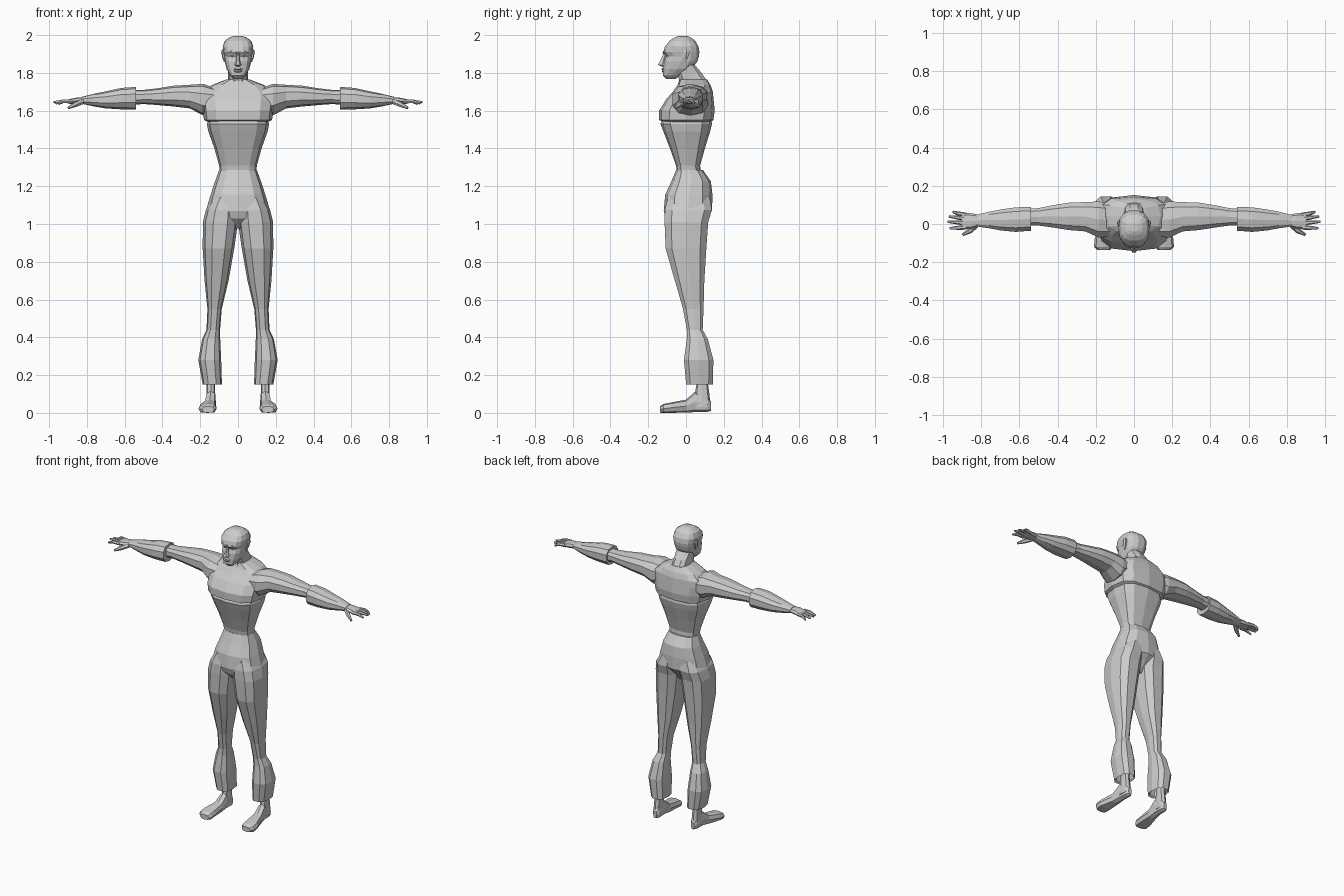
import bpy, bmesh, math
from mathutils import Vector

grey = bpy.data.materials.new("plain grey")
grey.diffuse_color = (0.6, 0.6, 0.6, 1)


def skin(name, rings, mirror=False):
    """Bridge a list of equal point rings into a closed flat-shaded body."""
    bm = bmesh.new()
    rows = [[bm.verts.new(p) for p in ring] for ring in rings]
    n = len(rows[0])
    for a, b in zip(rows, rows[1:]):
        for i in range(n):
            j = (i + 1) % n
            bm.faces.new((a[i], a[j], b[j], b[i]))
    bm.faces.new(rows[0][::-1])
    bm.faces.new(rows[-1])
    bmesh.ops.recalc_face_normals(bm, faces=bm.faces[:])
    me = bpy.data.meshes.new(name)
    bm.to_mesh(me)
    bm.free()
    me.materials.append(grey)
    ob = bpy.data.objects.new(name, me)
    bpy.context.collection.objects.link(ob)
    if mirror:
        ob.modifiers.new("mirror", 'MIRROR').use_mirror_merge = False
    return ob


def oval(a0, a1, b0, b1, n, p):
    """Rounded-box outline filling the given extents."""
    pts = []
    for i in range(n):
        t = 2 * math.pi * i / n
        c, s = math.cos(t), math.sin(t)
        u = math.copysign(abs(c) ** (2 / p), c)
        v = math.copysign(abs(s) ** (2 / p), s)
        pts.append(((a0 + a1) / 2 + u * (a1 - a0) / 2, (b0 + b1) / 2 + v * (b1 - b0) / 2))
    return pts


def upright(name, secs, n=12, p=2.6, mirror=False):
    """Sections (z, x0, x1, y0, y1); a 4-tuple (z, half width, y0, y1) is centred."""
    rings = []
    for s in secs:
        if len(s) == 4:
            s = (s[0], -s[1], s[1], s[2], s[3])
        rings.append([(x, y, s[0]) for x, y in oval(*s[1:], n, p)])
    return skin(name, rings, mirror)


def sideways(name, secs, n=10, p=2.4):
    """Sections (x, z0, z1, y0, y1) along the arm, mirrored."""
    return skin(name, [[(s[0], y, z) for z, y in oval(*s[1:], n, p)] for s in secs], True)


def tube(name, pts, radii, n=6):
    """Tapered limb through points, mirrored."""
    d = (Vector(pts[-1]) - Vector(pts[0])).normalized()
    u = d.cross(Vector((0, 0, 1))).normalized()
    v = d.cross(u)
    return skin(name, [[Vector(q) + r * (math.cos(2 * math.pi * i / n) * u
                + math.sin(2 * math.pi * i / n) * v) for i in range(n)]
                for q, r in zip(pts, radii)], True)


# torso
upright("abdomen", [(1.25, .095, -.045, .08), (1.31, .10, -.053, .075), (1.40, .125, -.085, .10),
                    (1.49, .157, -.12, .128), (1.53, .165, -.135, .138), (1.57, .15, -.12, .13)], p=2.9)
upright("chest", [(1.535, .15, -.10, .12), (1.55, .18, -.142, .145), (1.60, .187, -.142, .152),
                  (1.66, .192, -.105, .146), (1.70, .182, -.07, .142), (1.735, .14, -.045, .13),
                  (1.765, .062, -.035, .112)], p=3)
upright("neck", [(1.72, .065, -.05, .12), (1.76, .054, -.038, .112), (1.80, .053, -.05, .085),
                 (1.84, .056, -.05, .05), (1.88, .05, -.04, .04)], n=10)

# head
upright("head", [(1.768, .022, -.105, -.055), (1.785, .04, -.122, -.03), (1.82, .06, -.121, .03),
                 (1.86, .07, -.118, .062), (1.888, .073, -.107, .07), (1.91, .078, -.122, .073),
                 (1.94, .081, -.113, .068), (1.97, .07, -.088, .05), (1.988, .045, -.06, .025),
                 (1.996, .02, -.04, .005)], n=14)
upright("nose", [(1.835, .012, -.135, -.10), (1.843, .019, -.152, -.10), (1.865, .011, -.139, -.10),
                 (1.90, .007, -.12, -.10), (1.915, .009, -.122, -.11)], n=6, p=2)
upright("lips", [(1.803, .015, -.124, -.11), (1.81, .022, -.129, -.11), (1.815, .023, -.124, -.11),
                 (1.82, .022, -.13, -.11), (1.828, .014, -.124, -.11)], n=8, p=2)
upright("ear", [(1.858, .066, .074, -.015, .0), (1.88, .066, .083, -.018, .012),
                (1.91, .068, .089, -.015, .022), (1.925, .07, .085, -.008, .014)], n=6, p=2, mirror=True)
tube("brow", [(.008, -.119, 1.905), (.035, -.113, 1.911), (.058, -.088, 1.909)], (.007, .008, .005))
tube("eye", [(.016, -.101, 1.888), (.029, -.099, 1.888), (.042, -.091, 1.888)], (.004, .008, .004))

# trousers
upright("hips", [(1.285, .10, -.052, .09), (1.225, .122, -.078, .132), (1.155, .145, -.11, .14),
                 (1.07, .17, -.118, .138), (1.03, .13, -.105, .10), (.975, .03, -.05, .06)], p=2.6)
upright("trouser_leg", [(1.14, .01, .13, -.10, .13), (1.075, 0, .17, -.117, .142),
                        (1.01, 0, .186, -.118, .122), (.87, .02, .187, -.112, .112),
                        (.70, .05, .177, -.062, .10), (.55, .086, .162, -.018, .095),
                        (.44, .095, .167, .003, .09), (.39, .094, .19, .002, .118),
                        (.28, .089, .21, -.014, .148), (.15, .085, .187, -.002, .145),
                        (.16, .095, .177, .01, .135), (.24, .11, .17, .03, .12)],
        n=10, p=2.6, mirror=True)

# feet
upright("ankle", [(.26, .12, .17, .045, .12), (.15, .122, .166, .055, .117),
                  (.09, .12, .168, .045, .125), (.03, .118, .172, .03, .13)], n=8, mirror=True)
foot = [(.132, .13, .155, .015, .06), (.115, .118, .168, .01, .085), (.05, .117, .172, .008, .115),
        (.0, .116, .182, .006, .07), (-.08, .113, .207, .004, .055), (-.12, .113, .209, .002, .047),
        (-.137, .125, .19, .005, .035)]
skin("foot", [[(x, y, max(z, 0)) for x, z in oval(x0, x1, z0 - .004, z1, 8, 2.8)]
              for y, x0, x1, z0, z1 in foot], True)

# arms
sideways("upper_arm", [(.12, 1.60, 1.72, -.07, .11), (.185, 1.575, 1.742, -.075, .122),
                       (.255, 1.612, 1.737, -.042, .118), (.34, 1.622, 1.732, -.035, .115),
                       (.43, 1.63, 1.718, -.02, .10), (.50, 1.635, 1.71, -.01, .085),
                       (.58, 1.63, 1.71, -.01, .08)])
sideways("forearm", [(.54, 1.605, 1.726, -.038, .092), (.62, 1.607, 1.72, -.044, .09),
                     (.70, 1.612, 1.702, -.036, .078), (.76, 1.622, 1.69, -.024, .066),
                     (.825, 1.636, 1.674, -.014, .05)])

# hands
sideways("palm", [(.81, 1.638, 1.672, -.012, .048), (.85, 1.636, 1.67, -.025, .056),
                  (.89, 1.636, 1.662, -.028, .058), (.905, 1.64, 1.658, -.022, .052)], n=8)
for i, (y0, y1, x1, z1) in enumerate([(.048, .064, .95, 1.635), (.027, .040, .97, 1.642),
                                      (.004, .012, .977, 1.645), (-.018, -.022, .965, 1.638)]):
    tube("finger_%d" % (i + 1), [(.88, y0, 1.65), (.925, (y0 + y1) / 2, 1.65), (x1, y1, z1)],
         (.012, .0105, .006))
tube("thumb", [(.825, -.005, 1.648), (.86, -.036, 1.633), (.898, -.057, 1.614)], (.015, .014, .007))
